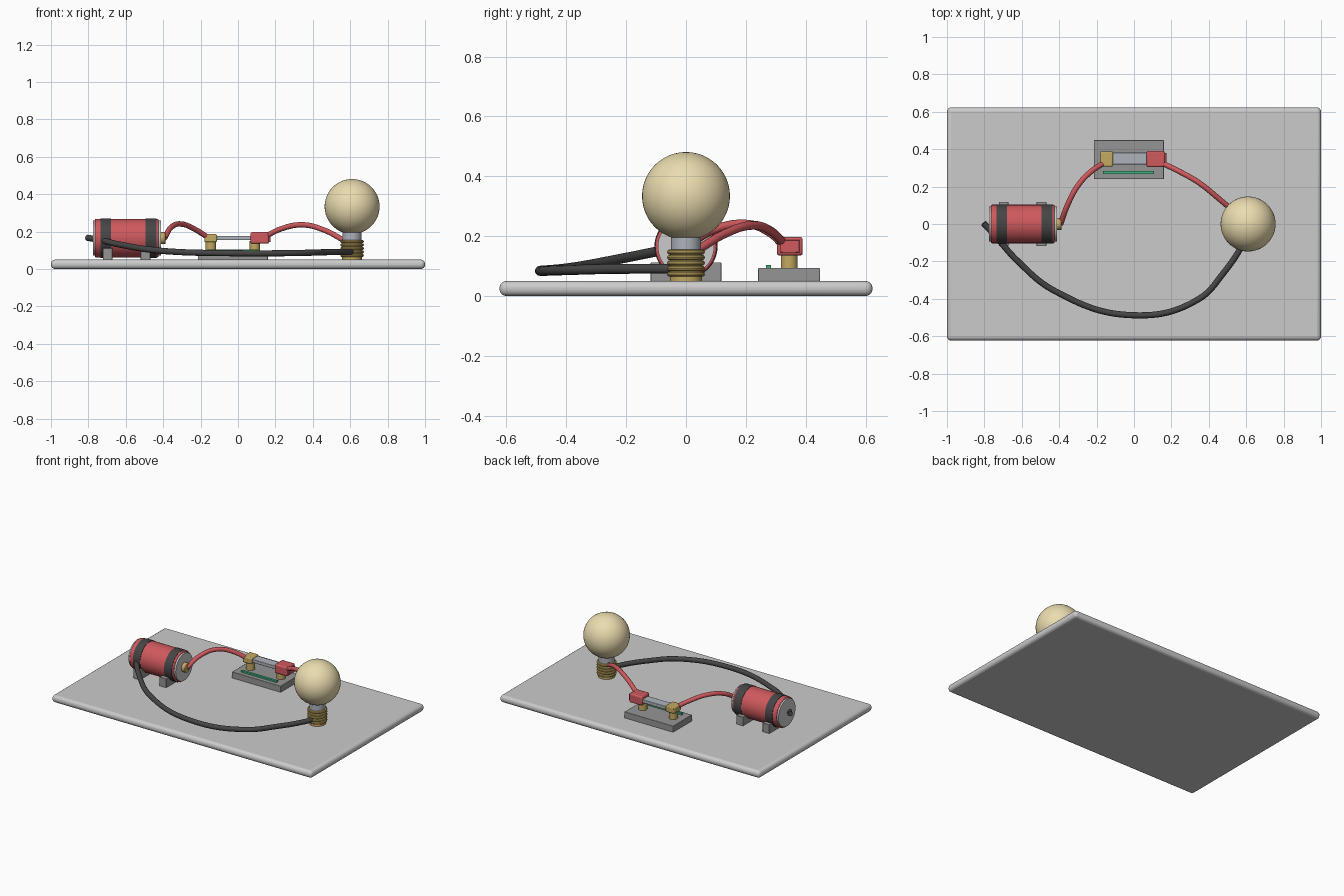
import bpy, bmesh, math
from mathutils import Vector

if "Cube" in bpy.data.objects:
    bpy.data.objects.remove(bpy.data.objects["Cube"])


def material(name, rgb):
    m = bpy.data.materials.new(name)
    m.diffuse_color = (*rgb, 1)
    m.use_nodes = True
    m.node_tree.nodes["Principled BSDF"].inputs["Base Color"].default_value = m.diffuse_color
    return m


RED = material("red", (0.62, 0.10, 0.11))
DARK = material("dark", (0.06, 0.06, 0.06))
BRASS = material("brass", (0.55, 0.40, 0.12))
CREAM = material("cream", (0.83, 0.72, 0.43))
GREEN = material("green", (0.05, 0.45, 0.20))
STEEL = material("steel", (0.42, 0.45, 0.50))
GREY = material("grey", (0.30, 0.30, 0.30))


def finish(name, mat=None, bevel=0, segments=2):
    o = bpy.context.object
    o.name = name
    if mat:
        o.data.materials.append(mat)
    if bevel:
        b = o.modifiers.new("bevel", 'BEVEL')
        b.width, b.segments, b.limit_method = bevel, segments, 'ANGLE'
    bpy.ops.object.shade_smooth_by_angle(angle=math.radians(35))
    return o


def box(name, x, y, z, mat=None, bevel=0, segments=2):
    """Box from its (min, max) ranges."""
    bpy.ops.mesh.primitive_cube_add(size=1, location=[sum(r) / 2 for r in (x, y, z)])
    bpy.context.object.scale = [r[1] - r[0] for r in (x, y, z)]
    bpy.ops.object.transform_apply(location=False, rotation=False, scale=True)
    return finish(name, mat, bevel, segments)


def rod(name, start, end, radius, mat=None, bevel=0):
    """Cylinder between two points."""
    a, b = Vector(start), Vector(end)
    bpy.ops.mesh.primitive_cylinder_add(vertices=48, radius=radius, depth=(b - a).length,
                                        location=(a + b) / 2,
                                        rotation=(b - a).to_track_quat('Z', 'Y').to_euler())
    return finish(name, mat, bevel)


def wire(name, points, radius, mat):
    """Round cable through a few points."""
    c = bpy.data.curves.new(name, 'CURVE')
    c.dimensions = '3D'
    c.bevel_depth, c.bevel_resolution, c.resolution_u = radius, 4, 14
    c.use_fill_caps = True
    s = c.splines.new('BEZIER')
    s.bezier_points.add(len(points) - 1)
    for bp, p in zip(s.bezier_points, points):
        bp.co = p
        bp.handle_left_type = bp.handle_right_type = 'AUTO'
    o = bpy.data.objects.new(name, c)
    bpy.context.collection.objects.link(o)
    bpy.context.view_layer.objects.active = o
    bpy.ops.object.select_all(action='DESELECT')
    o.select_set(True)
    bpy.ops.object.convert(target='MESH')
    finish(name, mat)


# Base board
box("base_board", (-1, 1), (-0.623, 0.623), (0, 0.05), bevel=0.022, segments=4)

# Battery lying along x, with straps, end caps and terminal
BZ = 0.165
rod("battery_body", (-0.765, 0, BZ), (-0.425, 0, BZ), 0.103, RED, 0.006)
for i, (x0, x1) in enumerate(((-0.735, -0.68), (-0.495, -0.437))):
    rod(f"battery_strap_{i}", (x0, 0, BZ), (x1, 0, BZ), 0.1055, DARK)
for i, x in enumerate((-0.697, -0.495)):
    box(f"battery_foot_{i}", (x - 0.026, x + 0.026), (-0.118, 0.118), (0.048, 0.112), GREY, 0.003)
rod("battery_back_cap", (-0.776, 0, BZ), (-0.76, 0, BZ), 0.094)
rod("battery_front_cap", (-0.43, 0, BZ), (-0.413, 0, BZ), 0.094)
rod("battery_terminal", (-0.42, 0, BZ), (-0.387, 0, BZ), 0.032, BRASS, 0.004)

# Switch: base, posts, contacts, bridge, handle and marker strip
box("switch_base", (-0.215, 0.16), (0.24, 0.448), (0.048, 0.093), GREY, 0.003)
for i, x in enumerate((-0.145, 0.09)):
    rod(f"switch_post_{i}", (x, 0.345, 0.09), (x, 0.345, 0.15), 0.028, BRASS)
box("switch_contact", (-0.18, -0.113), (0.307, 0.388), (0.143, 0.186), BRASS, 0.006)
box("switch_bridge", (-0.12, 0.08), (0.318, 0.382), (0.154, 0.177), STEEL, 0.003)
box("switch_handle", (0.067, 0.165), (0.304, 0.39), (0.135, 0.197), RED, 0.008)
box("switch_handle_end", (0.16, 0.174), (0.315, 0.379), (0.145, 0.187), RED, 0.002)
box("switch_marker", (-0.165, 0.107), (0.268, 0.284), (0.09, 0.104), GREEN)

# Bulb: threaded socket, neck and globe
BX = 0.61
rod("bulb_socket", (BX, 0, 0.048), (BX, 0, 0.155), 0.054, BRASS)
for i in range(5):
    bpy.ops.mesh.primitive_torus_add(location=(BX, 0, 0.073 + i * 0.0185), major_radius=0.054,
                                     minor_radius=0.009, major_segments=48, minor_segments=10)
    finish(f"socket_thread_{i}", BRASS)
rod("bulb_neck", (BX, 0, 0.15), (BX, 0, 0.21), 0.05, STEEL)
bpy.ops.mesh.primitive_uv_sphere_add(segments=48, ring_count=24, radius=0.147,
                                     location=(BX, 0, 0.334))
finish("bulb_globe", CREAM)

# Wires
wire("red_wire_battery", [(-0.392, 0, BZ), (-0.358, 0.095, 0.222), (-0.30, 0.205, 0.240),
                          (-0.23, 0.28, 0.212), (-0.155, 0.33, 0.165)], 0.0145, RED)
wire("red_wire_bulb", [(0.14, 0.33, 0.172), (0.24, 0.282, 0.218), (0.345, 0.222, 0.236),
                       (0.46, 0.13, 0.208), (0.575, 0.03, 0.148)], 0.0145, RED)
wire("black_wire", [(-0.805, 0.005, 0.167), (-0.74, -0.065, 0.155), (-0.63, -0.19, 0.130),
                    (-0.42, -0.36, 0.098), (0, -0.488, 0.084), (0.34, -0.405, 0.086),
                    (0.48, -0.26, 0.09), (0.59, -0.09, 0.091), (0.605, -0.05, 0.091)],
     0.0165, DARK)
